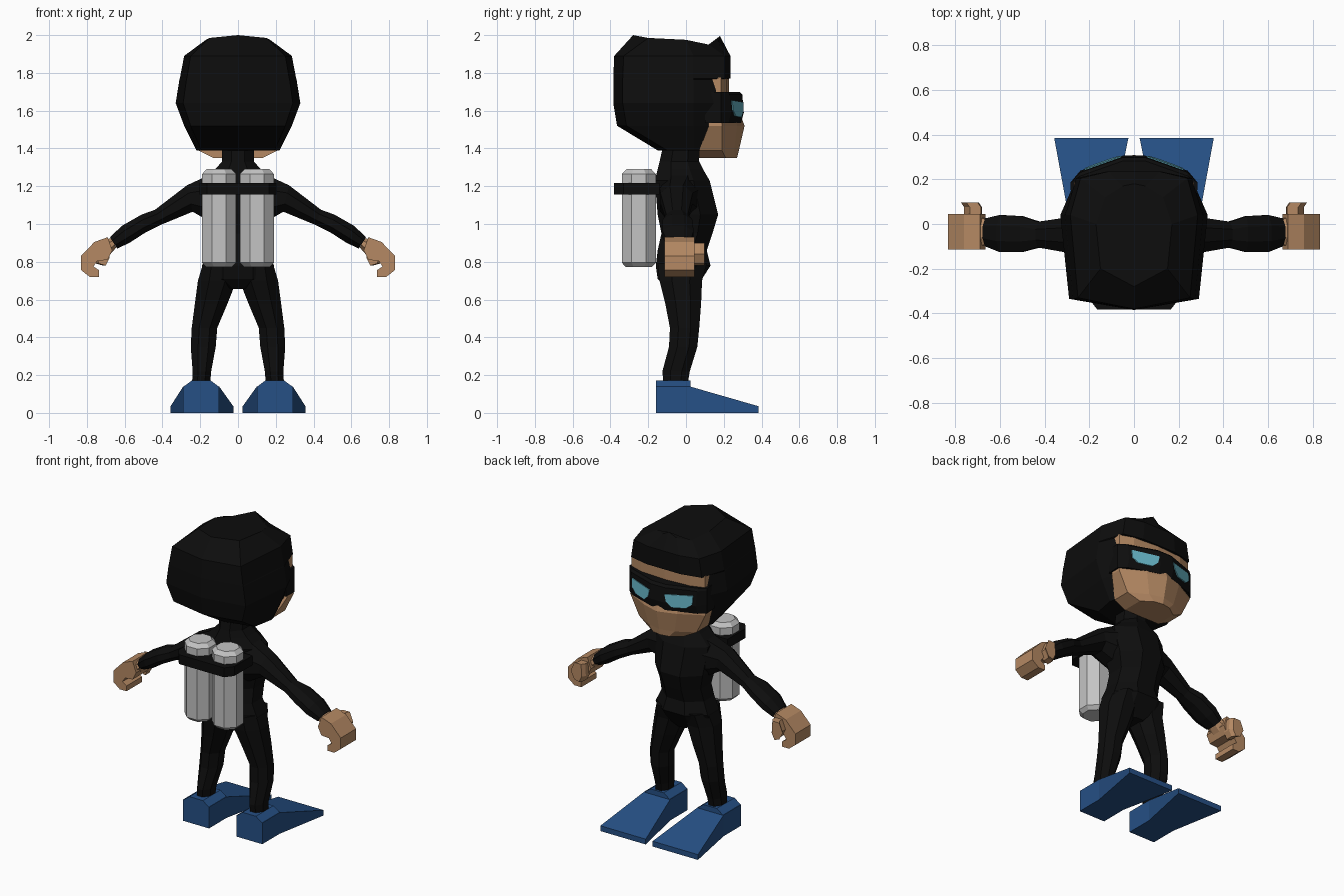
import bpy, bmesh, math
from mathutils import Vector

cube = bpy.data.objects.get("Cube")
if cube:
    bpy.data.objects.remove(cube, do_unlink=True)


def material(name, rgb):
    m = bpy.data.materials.new(name)
    m.use_nodes = True
    m.diffuse_color = (*rgb, 1)
    bsdf = next(n for n in m.node_tree.nodes if n.type == 'BSDF_PRINCIPLED')
    bsdf.inputs["Base Color"].default_value = (*rgb, 1)
    bsdf.inputs["Roughness"].default_value = 0.8
    return m


BLACK = material("wetsuit black", (0.004, 0.004, 0.004))
SKIN = material("skin tan", (0.46, 0.25, 0.125))
BLUE = material("fin blue", (0.019, 0.08, 0.235))
GREY = material("tank grey", (0.55, 0.55, 0.55))
TEAL = material("lens teal", (0.13, 0.45, 0.55))


def loft(name, rings, mat, mirror=False):
    """Skin a list of equal-length point rings and cap both ends."""
    bm = bmesh.new()
    loops = [[bm.verts.new(p) for p in r] for r in rings]
    n = len(loops[0])
    for a, b in zip(loops, loops[1:]):
        for i in range(n):
            j = (i + 1) % n
            bm.faces.new((a[i], a[j], b[j], b[i]))
    bm.faces.new(loops[0][::-1])
    bm.faces.new(loops[-1])
    bmesh.ops.recalc_face_normals(bm, faces=bm.faces)
    me = bpy.data.meshes.new(name)
    bm.to_mesh(me)
    bm.free()
    me.materials.append(mat)
    ob = bpy.data.objects.new(name, me)
    bpy.context.collection.objects.link(ob)
    if mirror:
        mod = ob.modifiers.new("Mirror", 'MIRROR')
        mod.use_mirror_merge = False
    return ob


def octagon(c, u, v, flat=True):
    """Eight points round c, spanning half-axes u and v."""
    c, u, v = Vector(c), Vector(u), Vector(v)
    s, off = (1 / math.cos(math.pi / 8), math.pi / 8) if flat else (1, 0)
    return [c + u * s * math.cos(off + i * math.pi / 4) + v * s * math.sin(off + i * math.pi / 4)
            for i in range(8)]


def level(z, x0, x1, y0, y1, flat=True):
    """Horizontal octagon filling a rectangle."""
    return octagon(((x0 + x1) / 2, (y0 + y1) / 2, z), ((x1 - x0) / 2, 0, 0), (0, (y1 - y0) / 2, 0), flat)


def symmetric(half):
    """Close a half outline that starts and ends on x = 0."""
    return half + [(-x, y, z) for x, y, z in half[-2:0:-1]]


def rect(y, x0, x1, z1):
    return [(x0, y, 0), (x1, y, 0), (x1, y, z1), (x0, y, z1)]


# Hood: z, half width, back y, front y
hood = []
for z, w, yb, yf in [(1.39, .22, -.15, .19), (1.52, .285, -.365, .185), (1.64, .33, -.385, .19),
                     (1.765, .31, -.385, .19), (1.77, .308, -.385, .235), (1.89, .285, -.38, .235)]:
    hood.append(symmetric([(0, yb, z), (.88 * w, yb + .05, z), (w, .04, z),
                           (.84 * w, yf - .03, z), (.4 * w, yf, z), (0, yf, z)]))
hood.append(symmetric([(0, -.28, 2.0), (.15, -.2, 1.985), (.17, 0, 1.975),
                       (.13, .12, 1.95), (.05, .17, 1.965), (0, .18, 1.995)]))
loft("hood", hood, BLACK)

# Lower face and chin
face = []
for z, tip, w, ys in [(1.35, .27, .13, .21), (1.39, .28, .21, .19), (1.52, .31, .275, .19), (1.6, .28, .27, .19)]:
    yb = .07 if z < 1.5 else .12
    face.append(symmetric([(0, yb, z), (w, yb, z), (w, ys, z), (w * .45, (tip + ys) / 2 + .02, z), (0, tip, z)]))
loft("lower_face", face, SKIN)

# Forehead strip under the hood's brim
loft("forehead", [symmetric([(0, .1, z), (.27, .1, z), (.268, .185, z), (.18, .215, z), (0, .227, z)])
                  for z in (1.66, 1.775)], SKIN)

# Diving goggles wrapped round the face
goggles = []
for z, d in [(1.535, -.01), (1.59, .004), (1.685, -.004), (1.70, -.02)]:
    goggles.append(symmetric([(0, .1, z), (.28, .1, z), (.285, .185, z), (.24, .235 + d, z),
                              (.05, .302 + d, z), (0, .302 + d, z)]))
loft("goggles", goggles, BLACK)

# Lens plates lying on the goggles
outline = [(.055, 1.645), (.065, 1.6), (.1, 1.565), (.185, 1.57), (.22, 1.6), (.222, 1.655)]
loft("goggle_lenses", [[(x, .302 - (x - .05) * .3526 + d - (z - 1.59) * .08, z) for x, z in outline]
                       for d in (.001, .009)], TEAL, True)

# Torso and neck: z, half width, back y, front y
torso = [(1.42, .085, -.12, .07), (1.33, .085, -.14, .07), (1.29, .12, -.15, .09), (1.23, .19, -.165, .125),
         (1.05, .175, -.15, .17), (.95, .15, -.13, .14), (.86, .155, -.15, .11), (.78, .19, -.16, .13),
         (.71, .19, -.15, .085), (.655, .06, -.1, .05)]
loft("torso", [level(z, -w, w, a, b) for z, w, a, b in torso], BLACK)

# Legs: z, x range, y range
legs = [(.79, .03, .185, -.15, .11), (.7, .008, .212, -.14, .085), (.58, .055, .228, -.11, .08),
        (.45, .11, .245, -.085, .07), (.35, .118, .25, -.09, .06), (.22, .142, .24, -.125, .02),
        (.16, .147, .243, -.12, .01)]
loft("legs", [level(*r) for r in legs], BLACK, True)


# Arms: top point and bottom point in x, z, then y range
def limb_ring(tx, tz, bx, bz, y0, y1):
    return octagon(((tx + bx) / 2, (y0 + y1) / 2, (tz + bz) / 2), ((tx - bx) / 2, 0, (tz - bz) / 2),
                   (0, (y1 - y0) / 2, 0))


arms = [(.13, 1.27, .11, .99, -.14, .08), (.27, 1.205, .24, 1.065, -.135, .035),
        (.44, 1.075, .41, .995, -.105, .01), (.51, 1.05, .49, .955, -.125, .035),
        (.615, .99, .575, .9, -.125, .04), (.678, .93, .64, .87, -.1, .025)]
loft("arms", [limb_ring(*r) for r in arms], BLACK, True)

# Hands: wrist, curled palm and thumb
loft("wrists", [limb_ring(.67, .925, .645, .875, -.09, .02), limb_ring(.72, .915, .68, .835, -.105, .035)],
     SKIN, True)
palm = [(.69, .93), (.76, .905), (.832, .83), (.832, .757), (.785, .72), (.735, .72), (.735, .755),
        (.765, .775), (.745, .805), (.69, .81), (.665, .86)]
loft("palms", [[(x, y, z) for x, z in palm] for y in (-.115, .045)], SKIN, True)
thumb = [(.685, .9), (.735, .9), (.76, .84), (.735, .79), (.70, .78), (.68, .82)]
loft("thumbs", [[(x + (.015 if y > .09 else 0), y, z) for x, z in thumb] for y in (.03, .075, .097)],
     SKIN, True)

# Swim fins with ankle collars
loft("swim_fins", [rect(-.16, .10, .29, .14), rect(.02, .10, .29, .14), rect(.385, .025, .357, .035)],
     BLUE, True)
loft("fin_collars", [[(x0, -.16, z), (x1, -.16, z), (x1, .025, z), (x0, .025, z)]
                     for z, x0, x1 in ((.138, .10, .29), (.172, .145, .243))], BLUE, True)

# Air tanks with chamfered ends
loft("air_tanks", [level(z, .1 - r, .1 + r, -.25 - r, -.25 + r)
                   for z, r in ((.772, .068), (.795, .09), (1.265, .09), (1.29, .066))], GREY, True)

# Strap round both tanks, and the backing between them
strap = [(-.165, -.382), (.165, -.382), (.205, -.33), (.205, -.14), (-.205, -.14), (-.205, -.33)]
loft("tank_strap", [[(x, y, z) for x, y in strap] for z in (1.155, 1.217)], BLACK)
